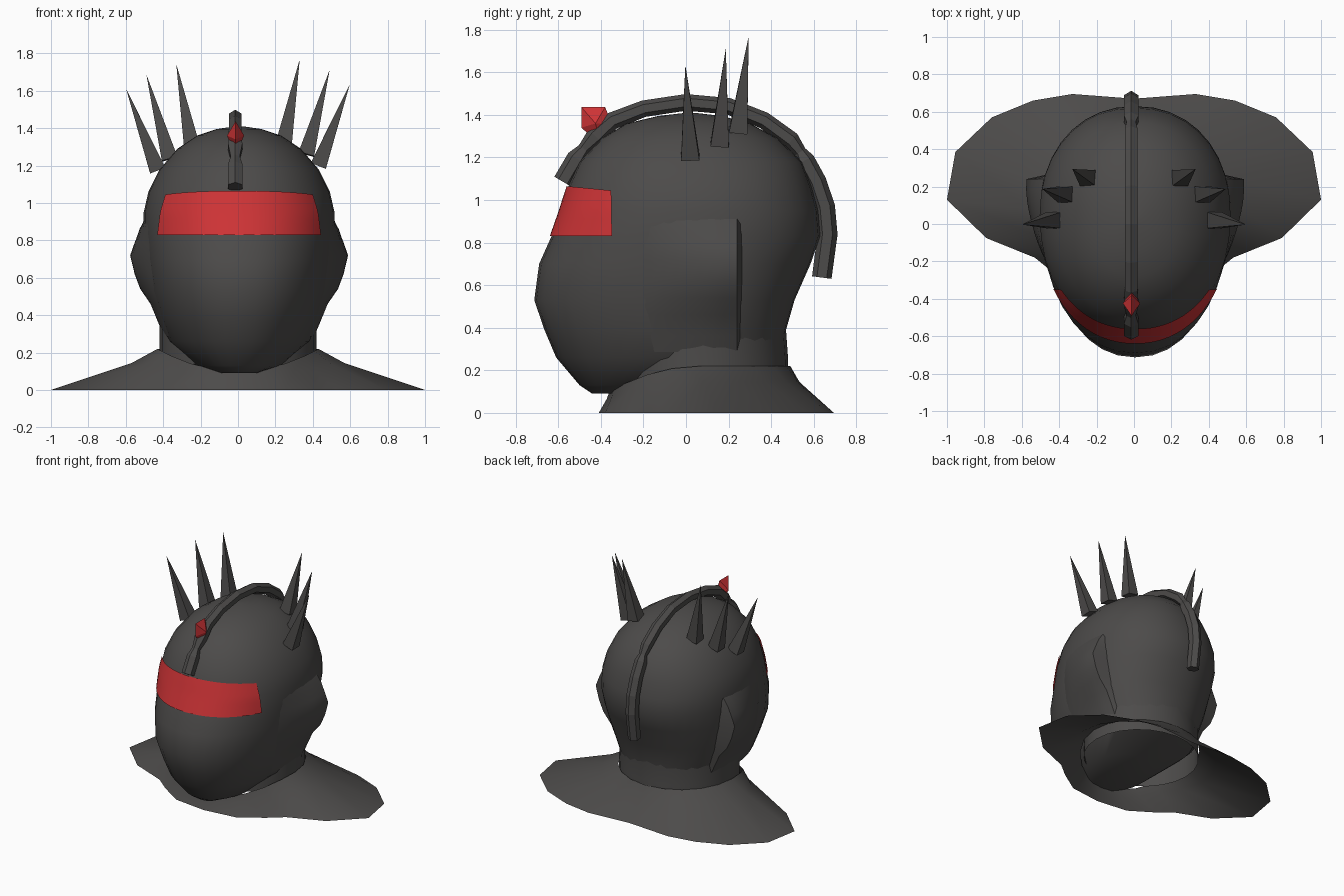
import bpy, bmesh, math
from mathutils import Vector

if "Cube" in bpy.data.objects:
    bpy.data.objects.remove(bpy.data.objects["Cube"])


def material(name, rgb):
    m = bpy.data.materials.new(name)
    m.diffuse_color = (*rgb, 1)
    m.use_nodes = True
    m.node_tree.nodes["Principled BSDF"].inputs["Base Color"].default_value = m.diffuse_color
    return m


GREY = material("dark grey", (0.073, 0.070, 0.068))
RED = material("red", (0.62, 0.034, 0.037))


def finish(name, bm, mat, smooth=None):
    """Turn a bmesh into an object, optionally smooth below an angle."""
    bmesh.ops.recalc_face_normals(bm, faces=bm.faces)
    me = bpy.data.meshes.new(name)
    bm.to_mesh(me)
    bm.free()
    me.materials.append(mat)
    ob = bpy.data.objects.new(name, me)
    bpy.context.collection.objects.link(ob)
    if smooth:
        bpy.ops.object.select_all(action='DESELECT')
        ob.select_set(True)
        bpy.context.view_layer.objects.active = ob
        bpy.ops.object.shade_smooth_by_angle(angle=math.radians(smooth))
    return ob


def loft(bm, rings, closed=True, caps=(True, True)):
    """Bridge equal-length rings of points with quads."""
    vs = [[bm.verts.new(p) for p in r] for r in rings]
    n = len(vs[0])
    for a, b in zip(vs, vs[1:]):
        for i in range(n if closed else n - 1):
            j = (i + 1) % n
            bm.faces.new((a[i], a[j], b[j], b[i]))
    if caps[0]:
        bm.faces.new(vs[0])
    if caps[1]:
        bm.faces.new(vs[-1])


# Head sections: z, half width, front y, centre y, back y
HEAD = [(.09, .09, -.44, -.35, -.20), (.13, .23, -.50, -.15, .10),
        (.26, .38, -.61, .05, .45), (.39, .43, -.665, .05, .47),
        (.53, .475, -.713, .05, .51), (.70, .50, -.69, .05, .585),
        (.83, .51, -.632, .05, .63), (.95, .51, -.59, .05, .62),
        (1.06, .485, -.555, .04, .59), (1.18, .425, -.50, .03, .545),
        (1.29, .33, -.395, .02, .43), (1.36, .225, -.28, .02, .30),
        (1.395, .12, -.13, .02, .17), (1.41, .02, .0, .02, .04)]
POWER, SHIFT = 2.15, .006


def section(z):
    """Half width, front, centre and back of the head at height z."""
    for lo, hi in zip(HEAD, HEAD[1:]):
        if z <= hi[0] + 1e-6:
            break
    t = (z - lo[0]) / (hi[0] - lo[0])
    return [p + (q - p) * t for p, q in zip(lo[1:], hi[1:])]


def head_point(z, a, grow=0.0):
    """Point on the head at height z; a = 0 faces the front."""
    w, yf, c, yb = section(z)
    s, k = math.sin(a), math.cos(a)
    e = 2 / POWER
    x = math.copysign(abs(s) ** e, s) * (w + grow)
    d = abs(k) ** e
    y = c - d * (c - yf + grow) if k > 0 else c + d * (yb - c + grow)
    return Vector((x + SHIFT, y, z))


def head_x(z, y):
    """Half width of the head at height z and depth y."""
    w, yf, c, yb = section(z)
    d = (y - c) / (yb - c) if y > c else (c - y) / (c - yf)
    return w * max(0, 1 - d ** POWER) ** (1 / POWER)


# Head
bm = bmesh.new()
SEG = 36
loft(bm, [[head_point(r[0], math.tau * i / SEG) for i in range(SEG)] for r in HEAD])
finish("head", bm, GREY, 40)

# Visor band wrapped round the front, ending at a fixed depth
bm = bmesh.new()
rows = []
for j in range(9):
    zmid = .83 + .235 * j / 8
    w, yf, c, yb = section(zmid)
    end = math.acos(((c + .343) / (c - yf)) ** (POWER / 2))
    rows.append([head_point(zmid - .02 * (i / 12 - 1) ** 2 * j / 8, end * (i / 12 - 1), .008)
                 for i in range(25)])
loft(bm, rows, closed=False, caps=(False, False))
finish("visor", bm, RED, 40)

# Neck: open tube
bm = bmesh.new()
loft(bm, [[(w * math.sin(math.tau * i / 24), .08 + d * math.cos(math.tau * i / 24), z)
           for i in range(24)]
          for z, w, d in ((.14, .42, .40), (.25, .42, .40), (.39, .42, .39), (.58, .43, .42))],
     caps=(False, False))
finish("neck", bm, GREY, 40)

# Ears and jaw corners: swellings that ramp out backwards and end in a step
BUMP = [(.285, .02), (.36, .025), (.46, .035), (.54, .075), (.62, .095),
        (.72, .105), (.79, .07), (.86, .035), (.91, .0)]
for side, name in ((1, "ear_right"), (-1, "ear_left")):
    rows = []
    for z, h in BUMP:
        row = []
        for i in range(9):
            u = i / 8
            y = -.22 + .46 * u
            row.append((SHIFT + side * (head_x(z, y) - .006 + (h + .006) * u ** .9), y, z))
        row.append((SHIFT + side * (head_x(z, .27) - .03), .27, z))
        rows.append(row)
    rows.insert(0, [(x * .85, y, z) for x, y, z in rows[0]])
    bm = bmesh.new()
    loft(bm, rows, closed=False, caps=(False, False))
    bmesh.ops.recalc_face_normals(bm, faces=bm.faces)
    finish(name, bm, GREY, 45)

# Collar: flared open shell from the neck down to the ground outline
half = [(0, .67), (.33, .695), (.54, .66), (.76, .57), (.955, .385), (1, .13),
        (.79, -.075), (.53, -.18), (.42, -.27), (.25, -.38), (0, -.41)]
outline = half + [(-x, y) for x, y in half[-2:0:-1]]
rings = [[], [], []]
for i, (x, y) in enumerate(outline):
    a = math.tau * i / len(outline)
    tx, ty = .43 * math.sin(a), .065 + .425 * math.cos(a)
    tz = .22 - .12 * max(0, -math.cos(a)) ** 2
    for ring, t, f in zip(rings, (0, .24, 1), (1, .66, 0)):
        ring.append((tx + (x - tx) * t, ty + (y - ty) * t, tz * f))
bm = bmesh.new()
loft(bm, rings, caps=(False, False))
finish("collar", bm, GREY, 50)

# Horn spikes: three four-sided pyramids on each side
SPIKES = [((.43, .02, 1.20), (.598, -.003, 1.635)),
          ((.365, .158, 1.26), (.49, .187, 1.712)),
          ((.245, .245, 1.32), (.33, .294, 1.768))]
for side, word in ((1, "right"), (-1, "left")):
    for k, (base, tip) in enumerate(SPIKES):
        drop = 0 if side > 0 else -.025
        b, t = [Vector((side * p[0], p[1], p[2] + drop)) for p in (base, tip)]
        d = (t - b).normalized()
        u = d.cross(Vector((0, 1, 0))).normalized()
        v = d.cross(u)
        bm = bmesh.new()
        c = [bm.verts.new(b + u * p * .043 + v * q * .043)
             for p, q in ((1, 1), (-1, 1), (-1, -1), (1, -1))]
        top = bm.verts.new(t)
        bm.faces.new(c)
        for i in range(4):
            bm.faces.new((c[i], c[(i + 1) % 4], top))
        finish(f"spike_{word}_{k + 1}", bm, GREY)


# Crest: hexagonal bar swept over the head in three pieces
def crest(name, path):
    """path: y, z and radius of each section."""
    pts = [Vector((-.015, y, z)) for y, z, r in path]
    rings = []
    for i, p in enumerate(pts):
        d = (pts[min(i + 1, len(pts) - 1)] - pts[max(i - 1, 0)]).normalized()
        n = Vector((0, -d.z, d.y))
        r = path[i][2]
        rings.append([p + n * (r * 1.15 * math.cos(k * math.pi / 3) - .007)
                      + Vector((r * 1.1 * math.sin(k * math.pi / 3), 0, 0)) for k in range(6)])
    bm = bmesh.new()
    loft(bm, rings)
    finish(name, bm, GREY)


crest("crest_front", [(-.585, 1.09, .040), (-.52, 1.20, .040), (-.48, 1.25, .024)])
crest("crest_arch", [(-.49, 1.24, .024), (-.43, 1.305, .04), (-.35, 1.378, .036),
                     (-.2, 1.436, .034), (0, 1.466, .034), (.2, 1.448, .034),
                     (.37, 1.38, .035), (.50, 1.285, .036), (.55, 1.22, .024)])
crest("crest_back", [(.54, 1.235, .024), (.565, 1.19, .04), (.62, 1.09, .04),
                     (.66, .97, .041), (.672, .84, .041), (.645, .635, .04)])

# Red gem on the crest: bipyramid over a pentagon
bm = bmesh.new()
rim = [bm.verts.new((-.013, y, z)) for y, z in
       ((-.492, 1.437), (-.38, 1.437), (-.348, 1.355), (-.40, 1.26), (-.492, 1.34))]
for s in (-1, 1):
    apex = bm.verts.new((-.013 + s * .046, -.425, 1.36))
    for i in range(5):
        bm.faces.new((rim[i], rim[(i + 1) % 5], apex))
finish("crest_gem", bm, RED)
